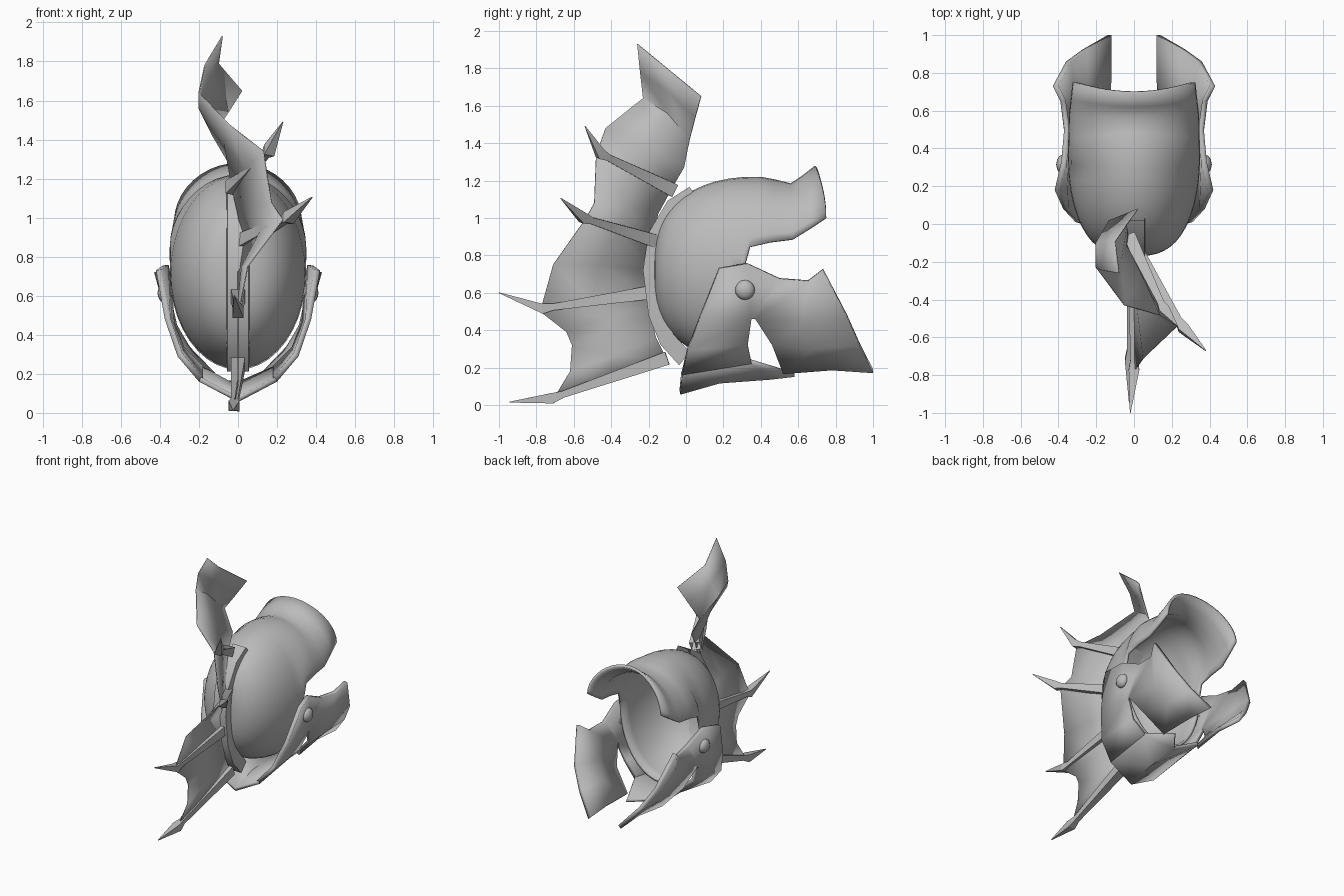
import bpy, math
from mathutils import Vector

cube = bpy.data.objects.get("Cube")
if cube:
    bpy.data.objects.remove(cube)

steel = bpy.data.materials.new("grey_steel")
steel.use_nodes = True
GREY = (0.5, 0.5, 0.5, 1)
steel.diffuse_color = GREY
steel.node_tree.nodes["Principled BSDF"].inputs["Base Color"].default_value = GREY


def loft(name, rows, closed=False, skip=(), thickness=0, offset=-1, angle=35):
    """Skin equal-length rows of points; skip holds (row, column) cells left open."""
    n = len(rows[0])
    cells = [(r, c) for r in range(len(rows) - 1)
             for c in range(n if closed else n - 1) if (r, c) not in skip]
    faces = [(r * n + c, r * n + (c + 1) % n, (r + 1) * n + (c + 1) % n, (r + 1) * n + c)
             for r, c in cells]
    mesh = bpy.data.meshes.new(name)
    mesh.from_pydata([p for row in rows for p in row], [], faces)
    mesh.shade_smooth()
    mesh.set_sharp_from_angle(angle=math.radians(angle))
    mesh.materials.append(steel)
    obj = bpy.data.objects.new(name, mesh)
    bpy.context.collection.objects.link(obj)
    if thickness:
        mod = obj.modifiers.new("thickness", 'SOLIDIFY')
        mod.thickness, mod.offset = thickness, offset
    return obj


# Helmet shell: full rings for the skull, then arches over the upper half for the visor
MID_Y, MID_Z, RX, RY, RZ = 0.35, 0.72, 0.35, 0.52, 0.5
SIDES = 40
angles = [math.tau * k / SIDES for k in range(SIDES)]
shell = []
for i in range(14):
    t = math.radians(0.3 + 85 * (i / 13) ** 1.3)
    r = math.sin(t) ** 0.7
    shell.append([(RX * r * math.sin(a), MID_Y - RY * math.cos(t), MID_Z + RZ * r * math.cos(a))
                  for a in angles])
skull_rows = len(shell)
# Each arch: centre y, edge y, top z, edge z, half width
for yc, ye, zt, ze, w in [(0.4, 0.34, 1.22, 0.845, 0.35), (0.48, 0.45, 1.205, 0.87, 0.348),
                          (0.56, 0.57, 1.185, 0.885, 0.345), (0.62, 0.66, 1.225, 0.94, 0.335),
                          (0.69, 0.75, 1.28, 1.0, 0.325)]:
    row = []
    for a, low in zip(angles, shell[skull_rows - 1]):
        if math.cos(a) < -0.01:
            row.append(low)
        else:
            row.append((w * math.sin(a), yc + (ye - yc) * math.sin(a) ** 2,
                        ze + (zt - ze) * max(math.cos(a), 0) ** 1.1))
    shell.append(row)
open_front = {(r, c) for r in range(skull_rows - 1, len(shell) - 1)
              for c in range(SIDES // 4, 3 * SIDES // 4)}
loft("helmet_shell", shell, closed=True, skip=open_front, thickness=0.02, angle=60)

# Crest band hugging the back of the skull: y, z, height above the skull
band = []
for y, z, depth in [(0.03, 1.15, 0.02), (-0.06, 1.06, 0.05), (-0.15, 0.9, 0.055),
                    (-0.175, 0.72, 0.055), (-0.15, 0.5, 0.055), (-0.09, 0.36, 0.06),
                    (0.0, 0.26, 0.06)]:
    p = Vector((0, y, z))
    out = Vector((0, y - MID_Y, z - MID_Z)).normalized()
    band.append([p + out * d + Vector((x, 0, 0)) for x, d in
                 [(-0.06, -0.03), (-0.055, depth), (0.055, depth), (0.06, -0.03)]])
loft("crest_band", band, closed=True, angle=50)

# Neck and cheek guards: rows run from ear to chin, points from back to front
guard_rows = [
    [(0.42, 0.18, 0.73), (0.385, 0.33, 0.755), (0.37, 0.5, 0.675), (0.39, 0.65, 0.66), (0.43, 0.73, 0.72)],
    [(0.375, 0.08, 0.48), (0.36, 0.35, 0.46), (0.355, 0.37, 0.46), (0.34, 0.62, 0.44), (0.36, 0.86, 0.47)],
    [(0.31, 0.01, 0.29), (0.3, 0.33, 0.32), (0.3, 0.46, 0.32), (0.26, 0.68, 0.3), (0.27, 0.925, 0.32)],
    [(0.2, -0.02, 0.16), (0.2, 0.35, 0.22), (0.16, 0.52, 0.165), (0.14, 0.78, 0.185), (0.14, 1.0, 0.17)],
]
guards = loft("cheek_guards", [row[::-1] for row in guard_rows], skip={(1, 2), (2, 2)},
              thickness=0.03, angle=40)
guards.modifiers.new("both_sides", 'MIRROR')

# Underside of the neck guard joining both sides, with two forward prongs
prong = [(0.2, -0.02, 0.16), (0.2, 0.35, 0.22), (0.11, 0.58, 0.15)]
keel = [(0, -0.03, 0.055), (0, 0.18, 0.115), (0, 0.45, 0.135)]
loft("neck_guard", [prong, keel, [(-x, y, z) for x, y, z in prong]],
     thickness=0.025, offset=1, angle=40)

# Rivets at the temples
for side, word in ((1, "left"), (-1, "right")):
    bpy.ops.mesh.primitive_uv_sphere_add(segments=12, ring_count=8, radius=0.053,
                                         location=(side * 0.375, 0.315, 0.615))
    rivet = bpy.context.object
    rivet.name = word + "_rivet"
    rivet.scale.x = 0.7
    rivet.data.materials.append(steel)
    bpy.ops.object.shade_smooth_by_angle()

# Fin membrane: rows of root, middle and outer edge, from bottom spike to top
fin_rows = [
    [(0, -0.1, 0.24), (0, -0.4, 0.14), (-0.02, -0.71, 0.03)],
    [(0, -0.16, 0.36), (0, -0.4, 0.26), (0, -0.62, 0.18)],
    [(0, -0.19, 0.48), (0, -0.42, 0.4), (0, -0.61, 0.32)],
    [(0, -0.2, 0.53), (0, -0.42, 0.47), (0, -0.64, 0.39)],
    [(0, -0.22, 0.6), (0, -0.5, 0.56), (0, -0.78, 0.5)],
    [(0, -0.21, 0.72), (0.02, -0.46, 0.75), (0.05, -0.71, 0.75)],
    [(0.02, -0.18, 0.88), (0.12, -0.36, 0.94), (0.23, -0.54, 0.99)],
    [(0, -0.15, 1.02), (0.09, -0.32, 1.06), (0.17, -0.49, 1.08)],
    [(-0.03, -0.08, 1.15), (0.04, -0.27, 1.25), (0.13, -0.48, 1.34)],
    [(-0.04, -0.01, 1.27), (-0.07, -0.2, 1.38), (-0.05, -0.43, 1.48)],
    [(-0.13, 0.02, 1.42), (-0.2, -0.1, 1.56), (-0.2, -0.23, 1.64)],
    [(-0.05, 0.05, 1.54), (-0.15, -0.09, 1.67), (-0.17, -0.245, 1.78)],
    [(0.02, 0.08, 1.65), (-0.1, -0.09, 1.79), (-0.08, -0.26, 1.93)],
]
loft("fin_membrane", fin_rows, thickness=0.006, offset=0, angle=40)


def spike(name, root, kink, tip):
    """Four-sided shaft that narrows, then swells into a barbed point."""
    root, kink, tip = Vector(root), Vector(kink), Vector(tip)
    neck = root.lerp(kink, 0.9)
    rows = []
    for p, r in ((root, 0.036), (neck, 0.018), (kink, 0.028), (tip, 0.002)):
        axis = (kink - root if p is not tip else tip - kink).normalized()
        u = axis.cross(Vector((1, 0, 0))).normalized()
        v = axis.cross(u)
        rows.append([p + (u * a + v * b) * r for a, b in ((1, 1), (-1, 1), (-1, -1), (1, -1))])
    loft(name, rows, closed=True, angle=20)


# Fin spikes
spike("bottom_spike", (0, -0.1, 0.25), (-0.02, -0.72, 0.035), (-0.025, -0.945, 0.015))
spike("lower_spike", (0, -0.2, 0.6), (0, -0.77, 0.515), (-0.02, -1.0, 0.6))
spike("middle_spike", (0.02, -0.16, 0.875), (0.26, -0.55, 1.0), (0.38, -0.67, 1.105))
spike("upper_spike", (-0.03, -0.07, 1.15), (0.16, -0.46, 1.345), (0.23, -0.54, 1.49))
